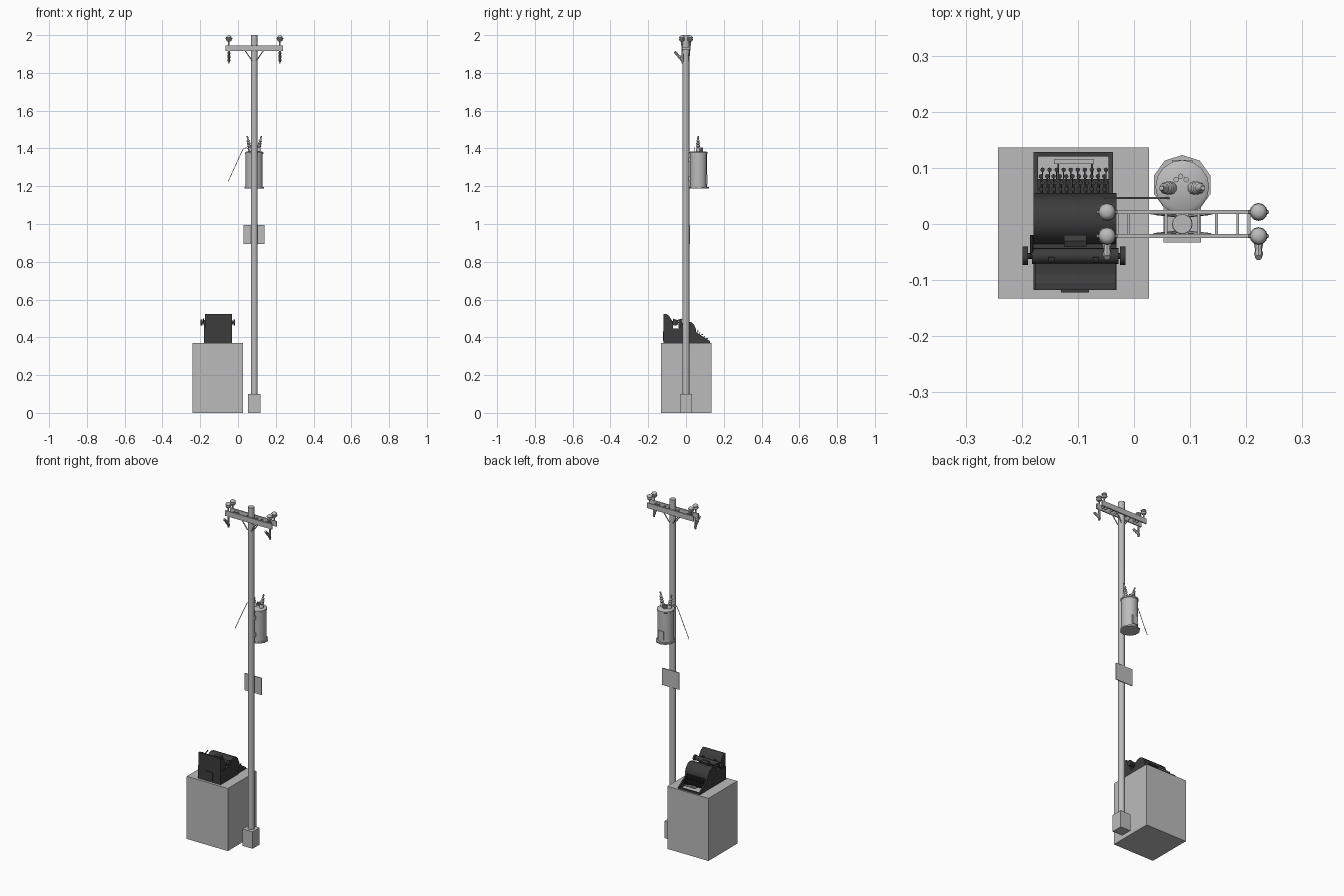
import bpy, bmesh, math
from mathutils import Vector


def material(name, v):
    m = bpy.data.materials.new(name)
    m.diffuse_color = (v, v, v, 1)
    return m


GREY = material("light grey", 0.5)
DARK = material("charcoal", 0.045)


def finish(name, bm, mat, smooth=False):
    bmesh.ops.recalc_face_normals(bm, faces=bm.faces)
    me = bpy.data.meshes.new(name)
    bm.to_mesh(me)
    bm.free()
    ob = bpy.data.objects.new(name, me)
    bpy.context.collection.objects.link(ob)
    me.materials.append(mat)
    if smooth:
        bpy.ops.object.select_all(action='DESELECT')
        ob.select_set(True)
        bpy.context.view_layer.objects.active = ob
        bpy.ops.object.shade_smooth_by_angle(angle=math.radians(40))
    return ob


def box(name, x0, x1, y0, y1, z0, z1, mat):
    return prism(name, [(y0, z0), (y1, z0), (y1, z1), (y0, z1)], x0, x1, mat)


def prism(name, profile, x0, x1, mat, smooth=False):
    """Extrude a closed (y, z) profile along x."""
    bm = bmesh.new()
    f = bm.faces.new([bm.verts.new((x0, y, z)) for y, z in profile])
    r = bmesh.ops.extrude_face_region(bm, geom=[f])
    bmesh.ops.translate(bm, vec=(x1 - x0, 0, 0),
                        verts=[v for v in r["geom"] if isinstance(v, bmesh.types.BMVert)])
    return finish(name, bm, mat, smooth)


def lathe(name, p0, p1, rings, mat, seg=12, smooth=True, turn=0.0):
    """Rings of (fraction along p0-p1, radius), capped at both ends."""
    p0, p1 = Vector(p0), Vector(p1)
    q = (p1 - p0).to_track_quat('Z', 'Y')
    bm = bmesh.new()
    loops = []
    for t, r in rings:
        c = p0.lerp(p1, t)
        loops.append([bm.verts.new(c + q @ Vector((r * math.cos(a), r * math.sin(a), 0)))
                      for a in [turn + 2 * math.pi * i / seg for i in range(seg)]])
    for a, b in zip(loops, loops[1:]):
        for i in range(seg):
            j = (i + 1) % seg
            bm.faces.new((a[i], a[j], b[j], b[i]))
    bm.faces.new(loops[0])
    bm.faces.new(loops[-1])
    return finish(name, bm, mat, smooth)


def rod(name, p0, p1, r, mat, seg=8):
    return lathe(name, p0, p1, [(0, r), (1, r)], mat, seg)


# Pedestal
box("pedestal", -0.242, 0.027, -0.133, 0.136, 0, 0.37, GREY)

# Pole with footing and sign
PX = 0.086
box("pole_footing", PX - 0.033, PX + 0.033, -0.033, 0.033, 0, 0.1, GREY)
lathe("pole", (PX, 0, 0.1), (PX, 0, 2.0), [(0, 0.0185), (1, 0.0175)], GREY, 16)
box("sign_plate", PX - 0.057, PX + 0.055, 0.017, 0.022, 0.895, 0.995, GREY)

# Double crossarm, rungs and braces
for s in (-1, 1):
    box("crossarm_rail", -0.066, 0.239, s * 0.0215 - 0.0035, s * 0.0215 + 0.0035, 1.915, 1.946, GREY)
    for d in (-1, 1):
        rod("crossarm_brace", (PX + d * 0.05, s * 0.019, 1.92), (PX + d * 0.012, s * 0.015, 1.865), 0.003, GREY, 6)
for x in (-0.03, -0.01, 0.057, 0.115, 0.147, 0.185, 0.205):
    box("crossarm_rung", x - 0.0025, x + 0.0025, -0.02, 0.02, 1.925, 1.937, GREY)

# Insulators and hanging fuse cutouts
INSUL = [(0, 0.004), (0.42, 0.004), (0.45, 0.011), (0.6, 0.016), (0.7, 0.012),
         (0.8, 0.015), (0.92, 0.013), (1, 0.007)]
for x in (-0.048, 0.222):
    for y in (-0.0215, 0.0215):
        lathe("pin_insulator", (x, y, 1.944), (x, y, 1.997), INSUL, GREY, 12)
        rod("crossarm_bolt", (x - 0.019, y, 1.983), (x + 0.019, y, 1.983), 0.003, GREY, 6)
    lathe("fuse_cutout", (x, -0.06, 1.913), (x, -0.014, 1.858),
          [(0, 0.006), (0.15, 0.008), (0.3, 0.006), (0.5, 0.008), (0.7, 0.006), (0.85, 0.008), (1, 0.005)], GREY, 8)
    box("fuse_bracket", x - 0.004, x + 0.004, -0.042, -0.016, 1.887, 1.893, GREY)
    box("fuse_hanger", x - 0.004, x + 0.004, -0.024, -0.016, 1.85, 1.918, GREY)

# Transformer tank
TY = 0.066
lathe("transformer_tank", (PX, TY, 1.195), (PX, TY, 1.385),
      [(0, 0.045), (0.92, 0.045), (0.93, 0.048), (0.97, 0.048), (1, 0.04)], GREY, 16)
lathe("transformer_base", (PX, TY + 0.004, 1.188), (PX, TY + 0.004, 1.196), [(0, 0.053), (1, 0.053)], GREY, 10, False, math.pi / 10)
box("tank_plate", PX - 0.018, PX + 0.018, 0.1, 0.114, 1.21, 1.262, GREY)
for z in (1.24, 1.34):
    box("tank_mount", PX - 0.015, PX + 0.015, 0.012, 0.03, z - 0.012, z + 0.012, GREY)
for s in (-1, 1):
    lathe("bushing", (PX + s * 0.02, TY - 0.002, 1.378), (PX + s * 0.037, TY - 0.002, 1.466),
          [(0, 0.012), (0.25, 0.011), (0.3, 0.007), (0.4, 0.012), (0.48, 0.007), (0.55, 0.011),
           (0.63, 0.006), (0.7, 0.009), (0.8, 0.005), (1, 0.004)], GREY, 10)
for dx, y in ((-0.011, 0.079), (-0.003, 0.085), (0.007, 0.079)):
    rod("low_voltage_stud", (PX + dx, y, 1.38), (PX + dx, y, 1.404), 0.005, GREY)

# Loose wire
path = [(0.062, 1.39), (0.045, 1.405), (0.028, 1.398), (0.012, 1.366), (-0.052, 1.225)]
for a, b in zip(path, path[1:]):
    rod("loose_wire", (a[0], 0.046, a[1]), (b[0], 0.046, b[1]), 0.0018, GREY, 6)

# Typewriter body: rear box and domed cover
X0, X1, XC = -0.179, -0.031, -0.105
prism("typewriter_body", [(-0.118, 0.37), (0.05, 0.37), (0.055, 0.42), (0.052, 0.445), (0.043, 0.466),
      (0.028, 0.48), (0.008, 0.486), (-0.012, 0.482), (-0.028, 0.468), (-0.036, 0.448),
      (-0.118, 0.448)], X0, X1, DARK, True)
prism("type_guide", [(-0.041, 0.45), (-0.02, 0.45), (-0.02, 0.487), (-0.03, 0.494), (-0.041, 0.49)],
      XC - 0.02, XC + 0.02, DARK)

# Carriage: paper rest, platen, knobs, rollers
prism("paper_rest", [(-0.118, 0.446), (-0.07, 0.446), (-0.068, 0.478), (-0.078, 0.495), (-0.09, 0.514),
      (-0.105, 0.523), (-0.118, 0.523)], X0 + 0.003, X1 - 0.002, DARK)
box("rear_plate", XC - 0.025, XC + 0.025, -0.122, -0.117, 0.38, 0.43, DARK)
rod("platen", (X0 - 0.003, -0.057, 0.478), (X1 + 0.003, -0.057, 0.478), 0.014, DARK, 16)
rod("platen_axle", (-0.195, -0.057, 0.478), (-0.018, -0.057, 0.478), 0.005, DARK)
for x0, x1 in ((-0.199, -0.189), (-0.025, -0.015)):
    rod("platen_knob", (x0, -0.057, 0.478), (x1, -0.057, 0.478), 0.0165, DARK, 14)
for x in (-0.147, -0.068):
    rod("paper_roller", (x - 0.005, -0.064, 0.494), (x + 0.005, -0.064, 0.494), 0.005, DARK)
rod("return_lever", (-0.182, -0.06, 0.485), (-0.182, -0.02, 0.497), 0.003, DARK, 6)

# Keyboard frame, open inside
side = [(0.045, 0.37), (0.128, 0.37), (0.128, 0.379), (0.045, 0.433)]
for x in (X0, -0.045):
    prism("keyboard_side", side, x, x + 0.008, DARK)
box("keyboard_front", X0 + 0.004, -0.041, 0.12, 0.128, 0.37, 0.38, DARK)

# Key rows, key levers and space bar
KL, KR = -0.166, -0.05
for row in range(4):
    y, z = 0.062 + 0.0115 * row, 0.432 - 0.0095 * row
    n = 11 - (row == 3)
    for i in range(n):
        x = KL + 0.003 * (row % 2) + (KR - KL - 0.003) * i / (n - 1)
        rod("key_cap", (x, y, z), (x, y, z + 0.004), 0.004, DARK, 8)
        box("key_lever", x - 0.001, x + 0.001, 0.05, y + 0.001, z - 0.012, z - 0.009, DARK)
        box("key_stem", x - 0.001, x + 0.001, y - 0.001, y + 0.001, z - 0.012, z + 0.001, DARK)
box("key_rest", X0 + 0.005, -0.041, 0.055, 0.08, 0.385, 0.395, DARK)
box("space_bar", XC - 0.038, XC + 0.034, 0.107, 0.116, 0.39, 0.396, GREY)
for s in (-1, 1):
    box("space_bar_arm", XC + s * 0.03 - 0.0015, XC + s * 0.03 + 0.0015, 0.05, 0.11, 0.386, 0.39, DARK)
